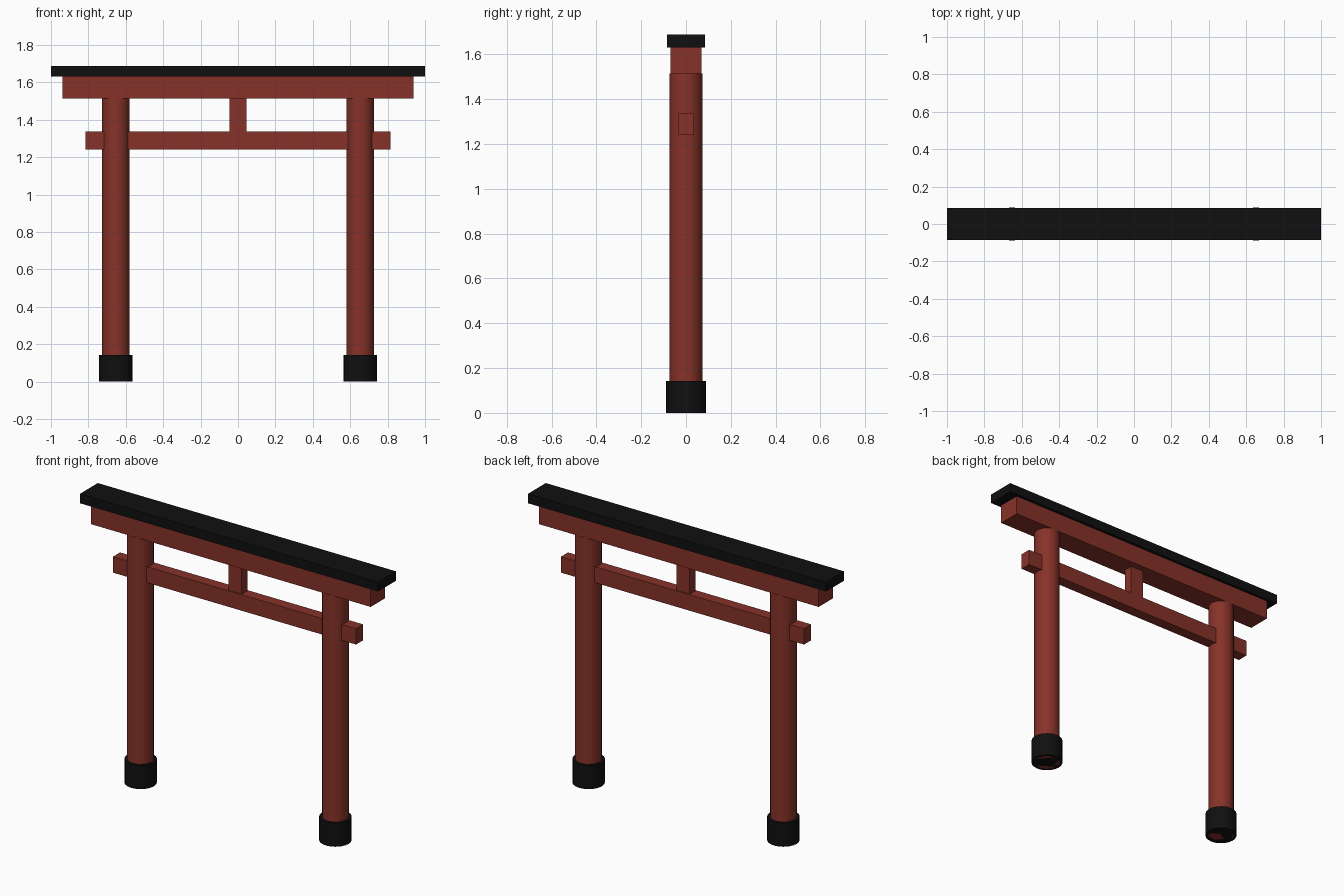
import bpy
import math

cube = bpy.data.objects.get("Cube")
if cube:
    bpy.data.objects.remove(cube, do_unlink=True)


def make_material(name, rgb):
    mat = bpy.data.materials.new(name)
    mat.use_nodes = True
    color = (*rgb, 1.0)
    mat.diffuse_color = color
    mat.node_tree.nodes["Principled BSDF"].inputs["Base Color"].default_value = color
    return mat


red = make_material("vermilion_red", (0.24, 0.032, 0.022))
black = make_material("lacquer_black", (0.005, 0.005, 0.005))


def finish(obj, name, mat):
    obj.name = name
    obj.data.name = name
    obj.data.materials.append(mat)
    return obj


def beam(name, width, depth, bottom, top, mat):
    """Box centred on x and y, spanning bottom to top."""
    bpy.ops.mesh.primitive_cube_add(size=1, location=(0, 0, (bottom + top) / 2))
    obj = bpy.context.object
    obj.scale = (width, depth, top - bottom)
    bpy.ops.object.transform_apply(location=False, rotation=False, scale=True)
    return finish(obj, name, mat)


def post(name, x, radius, bottom, top, mat):
    """Round upright, smooth around its side with sharp rims."""
    bpy.ops.mesh.primitive_cylinder_add(
        vertices=20, radius=radius, depth=top - bottom,
        location=(x, 0, (bottom + top) / 2))
    obj = bpy.context.object
    bpy.ops.object.shade_smooth_by_angle(angle=math.radians(30))
    return finish(obj, name, mat)


# Pillars with black foot sleeves
for side, sign in (("left", 1), ("right", -1)):
    post(f"{side}_pillar", sign * 0.653, 0.0735, 0, 1.515, red)
    post(f"{side}_pillar_foot", sign * 0.653, 0.0895, 0, 0.143, black)

# Crossbeams, centre strut and roof cap
beam("tie_beam", 1.63, 0.067, 1.24, 1.337, red)
beam("centre_strut", 0.09, 0.057, 1.337, 1.515, red)
beam("top_beam", 1.877, 0.139, 1.515, 1.631, red)
beam("roof_cap", 2.0, 0.171, 1.631, 1.688, black)
